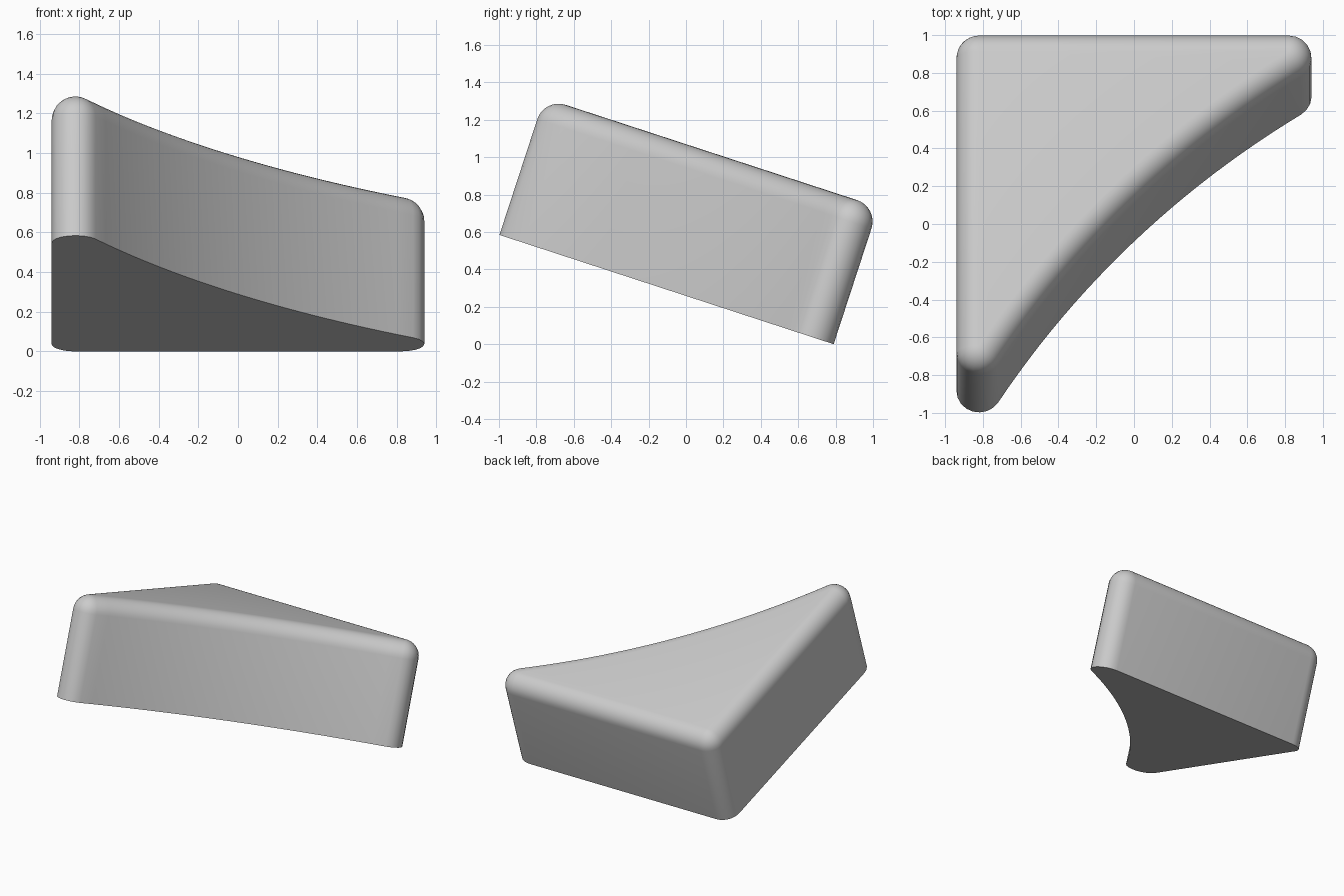
import bpy, bmesh
from math import sin, cos, pi, radians, hypot, asin
from mathutils import Vector, Matrix

cube = bpy.data.objects.get("Cube")
if cube:
    bpy.data.objects.remove(cube)

HALF = 0.82       # corner centres sit at +-HALF
ROUND = 0.12      # edge rounding radius
HEIGHT = 0.771
SAG = 0.128       # depth of the concave side
TILT = radians(-18.1)
STEPS = 8

# Concave side: an arc through the two tip centres, bulging into the body
half_chord = hypot(HALF, HALF)
arc_radius = (half_chord ** 2 + SAG ** 2) / (2 * SAG)
spread = asin(half_chord / arc_radius)
arc_centre = Vector((1, -1)).normalized() * (arc_radius - SAG)


def arc(centre, radius, start, end, steps):
    return [centre + radius * Vector((cos(a), sin(a)))
            for a in (start + (end - start) * i / steps for i in range(steps + 1))]


def outline(r):
    """Rounded triangle with corner radius r, counter-clockwise."""
    front_end = -pi / 4 + spread
    back_start = -pi / 4 - spread
    pts = arc(Vector((HALF, HALF)), r, back_start, pi / 2, STEPS)
    pts += arc(Vector((-HALF, HALF)), r, pi / 2, pi, STEPS)
    pts += arc(Vector((-HALF, -HALF)), r, pi, 2 * pi + front_end, STEPS)
    side = arc(arc_centre, arc_radius - r, 3 * pi / 4 + spread, 3 * pi / 4 - spread, 24)
    return pts + side[1:-1]


# Loft: straight wall, then a quarter-round up to the flat top
levels = [(ROUND, 0)]
for i in range(STEPS + 1):
    a = pi / 2 * i / STEPS
    levels.append((ROUND * cos(a), HEIGHT - ROUND + ROUND * sin(a)))

bm = bmesh.new()
rings = [[bm.verts.new((p.x, p.y, z)) for p in outline(r)] for r, z in levels]
for low, high in zip(rings, rings[1:]):
    for i in range(len(low)):
        j = (i + 1) % len(low)
        bm.faces.new((low[i], low[j], high[j], high[i]))
bm.faces.new(rings[0][::-1])
bm.faces.new(rings[-1])
bmesh.ops.remove_doubles(bm, verts=bm.verts, dist=1e-5)
bmesh.ops.recalc_face_normals(bm, faces=bm.faces)

# Tilt so the back bottom edge touches the ground, then centre
bm.transform(Matrix.Rotation(TILT, 4, 'X'))
ys = [v.co.y for v in bm.verts]
low_z = min(v.co.z for v in bm.verts)
bm.transform(Matrix.Translation((0, -(min(ys) + max(ys)) / 2, -low_z)))

mesh = bpy.data.meshes.new("curved_wedge_block")
bm.to_mesh(mesh)
bm.free()
block = bpy.data.objects.new("curved_wedge_block", mesh)
bpy.context.collection.objects.link(block)

grey = bpy.data.materials.new("light_grey")
grey.use_nodes = True
colour = (0.6, 0.6, 0.6, 1)
grey.diffuse_color = colour
grey.node_tree.nodes["Principled BSDF"].inputs["Base Color"].default_value = colour
mesh.materials.append(grey)

bpy.ops.object.select_all(action='DESELECT')
block.select_set(True)
bpy.context.view_layer.objects.active = block
bpy.ops.object.shade_smooth_by_angle(angle=radians(35))
